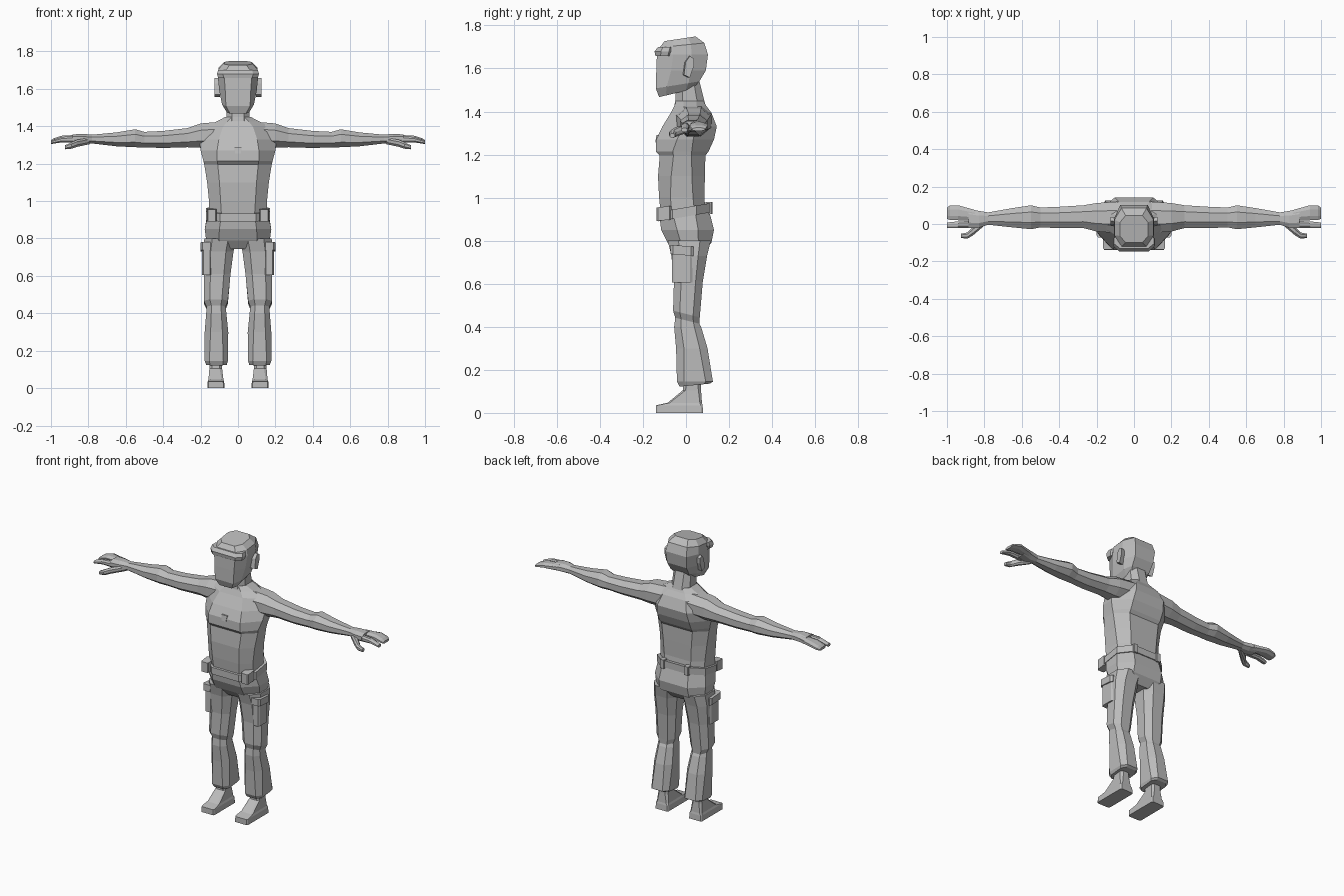
import bpy, bmesh
from mathutils import Vector

grey = bpy.data.materials.new("matte grey")
grey.diffuse_color = (0.5, 0.5, 0.5, 1)


def finish(name, bm, mirror=False):
    bmesh.ops.recalc_face_normals(bm, faces=bm.faces)
    me = bpy.data.meshes.new(name)
    bm.to_mesh(me)
    bm.free()
    me.materials.append(grey)
    ob = bpy.data.objects.new(name, me)
    bpy.context.collection.objects.link(ob)
    if mirror:
        ob.modifiers.new("mirror", 'MIRROR')
    return ob


def octagon(a0, a1, b0, b1, ca, cb):
    """Chamfered rectangle; ca and cb are the corner cuts along each axis."""
    da, db = (a1 - a0) * ca, (b1 - b0) * cb
    return [(a0 + da, b0), (a1 - da, b0), (a1, b0 + db), (a1, b1 - db),
            (a1 - da, b1), (a0 + da, b1), (a0, b1 - db), (a0, b0 + db)]


def loft(name, rings, mirror=False):
    bm = bmesh.new()
    rows = [[bm.verts.new(p) for p in r] for r in rings]
    n = len(rows[0])
    for lo, hi in zip(rows, rows[1:]):
        for i in range(n):
            j = (i + 1) % n
            bm.faces.new((lo[i], lo[j], hi[j], hi[i]))
    bm.faces.new(rows[0])
    bm.faces.new(rows[-1])
    return finish(name, bm, mirror)


def level(z, x0, x1, y0, y1, ca=0.25, cb=0.25, slope=0):
    """Horizontal ring, optionally tilted towards the back."""
    return [(x, y, z + slope * y) for x, y in octagon(x0, x1, y0, y1, ca, cb)]


def upright(x, y0, y1, z0, z1, c=0.28):
    return [(x, y, z) for y, z in octagon(y0, y1, z0, z1, c, c)]


def prism(name, outline, offset, mirror=False):
    loft(name, [outline, [Vector(p) + Vector(offset) for p in outline]], mirror)


# Bare torso, with the ledge under the chest
loft("torso", [
    level(0.90, -0.155, 0.155, -0.115, 0.095, 0.22, 0.25),
    level(1.00, -0.155, 0.155, -0.125, 0.085, 0.2, 0.25),
    level(1.10, -0.165, 0.165, -0.13, 0.088, 0.2, 0.28),
    level(1.195, -0.18, 0.18, -0.122, 0.09, 0.2, 0.3),
    level(1.215, -0.185, 0.185, -0.14, 0.105, 0.2, 0.32),
    level(1.27, -0.2, 0.2, -0.138, 0.13, 0.22, 0.36),
    level(1.33, -0.205, 0.205, -0.11, 0.143, 0.25, 0.38),
    level(1.395, -0.185, 0.185, -0.07, 0.118, 0.28, 0.35),
    level(1.425, -0.115, 0.115, -0.055, 0.095, 0.25, 0.3),
    level(1.45, -0.068, 0.068, -0.045, 0.08)])
prism("pendant", [(-0.015, -0.143, 1.255), (0.015, -0.143, 1.255),
                  (0.02, -0.137, 1.29), (-0.02, -0.137, 1.29)], (0, 0.02, 0))
loft("neck", [
    level(1.39, -0.075, 0.075, -0.06, 0.10),
    level(1.45, -0.062, 0.062, -0.05, 0.085),
    level(1.55, -0.06, 0.06, -0.045, 0.06)])

# Head with a faceted skull, visor and ears
loft("head", [
    level(1.497, -0.06, 0.06, -0.125, 0.03, 0.15, 0.2, 0.24),
    level(1.53, -0.085, 0.085, -0.14, 0.062, 0.12, 0.25, 0.16),
    level(1.59, -0.1, 0.1, -0.138, 0.092, 0.16, 0.3),
    level(1.665, -0.108, 0.108, -0.135, 0.102, 0.16, 0.32),
    level(1.71, -0.104, 0.104, -0.122, 0.085, 0.18, 0.3, 0.1),
    level(1.742, -0.075, 0.075, -0.1, 0.045, 0.2, 0.25, 0.15)])
loft("visor", [
    level(1.657, -0.106, 0.106, -0.142, -0.06, 0.14, 0.3),
    level(1.68, -0.112, 0.112, -0.146, -0.05, 0.14, 0.3),
    level(1.70, -0.106, 0.106, -0.13, -0.05, 0.14, 0.3)])
prism("ear", [(0.095, -0.015, 1.57), (0.095, 0.012, 1.557), (0.095, 0.03, 1.61),
              (0.095, 0.032, 1.645), (0.095, 0.012, 1.657), (0.095, -0.008, 1.63)],
      (0.03, 0.006, 0), True)

# Arms stretched sideways, from shoulder to knuckles
loft("arm", [
    upright(0.08, -0.05, 0.12, 1.29, 1.425),
    upright(0.20, -0.04, 0.112, 1.285, 1.415),
    upright(0.27, -0.022, 0.10, 1.288, 1.39),
    upright(0.40, -0.022, 0.092, 1.284, 1.375),
    upright(0.50, -0.018, 0.088, 1.287, 1.37),
    upright(0.55, -0.028, 0.10, 1.288, 1.384),
    upright(0.65, -0.018, 0.085, 1.293, 1.367),
    upright(0.78, -0.004, 0.062, 1.308, 1.355),
    upright(0.83, -0.02, 0.07, 1.308, 1.36),
    upright(0.885, -0.022, 0.082, 1.315, 1.356)], True)
loft("rear_fingers", [
    upright(0.85, 0.02, 0.075, 1.315, 1.354),
    upright(0.94, 0.02, 0.10, 1.32, 1.35),
    upright(0.985, 0.022, 0.098, 1.312, 1.336),
    upright(1.0, 0.028, 0.088, 1.31, 1.325)], True)
loft("front_finger", [
    upright(0.85, -0.02, 0.016, 1.31, 1.35),
    upright(0.94, -0.022, 0.014, 1.314, 1.343),
    upright(1.0, -0.022, 0.008, 1.305, 1.323)], True)
loft("thumb", [
    upright(0.79, 0.0, 0.03, 1.305, 1.34),
    upright(0.86, -0.06, -0.015, 1.29, 1.328),
    upright(0.89, -0.078, -0.045, 1.28, 1.315),
    upright(0.925, -0.075, -0.052, 1.277, 1.298)], True)

# Trousers: hips, then baggy legs
loft("hips", [
    level(0.745, -0.07, 0.07, -0.05, 0.08),
    level(0.79, -0.17, 0.17, -0.085, 0.118, 0.2, 0.3),
    level(0.85, -0.178, 0.178, -0.115, 0.13, 0.22, 0.3),
    level(0.92, -0.165, 0.165, -0.122, 0.108, 0.22, 0.28, 0.15)])
loft("trouser_leg", [
    level(0.125, 0.06, 0.17, -0.03, 0.11, 0.2, 0.2, 0.1),
    level(0.145, 0.054, 0.178, -0.042, 0.125, 0.2, 0.2),
    level(0.30, 0.052, 0.178, -0.046, 0.10),
    level(0.40, 0.062, 0.17, -0.055, 0.07),
    level(0.43, 0.066, 0.168, -0.05, 0.062, 0.25, 0.25, -0.25),
    level(0.46, 0.054, 0.183, -0.06, 0.064, 0.25, 0.25, -0.25),
    level(0.61, 0.04, 0.183, -0.056, 0.078),
    level(0.73, 0.024, 0.187, -0.068, 0.098),
    level(0.80, 0.01, 0.18, -0.085, 0.115)], True)

# Cargo pockets with flaps
loft("pocket", [level(z, 0.142, 0.192, -0.065, 0.03, 0.15, 0.12)
                for z in (0.605, 0.74)], True)
loft("pocket_flap", [level(z, 0.138, 0.2, -0.073, 0.036, 0.15, 0.12, -0.08)
                     for z in (0.732, 0.775)], True)

# Tilted belt with a front pouch on each side
loft("belt", [level(z, -0.17, 0.17, -0.13, 0.115, 0.22, 0.27, 0.17)
              for z in (0.912, 0.955)])
loft("belt_pouch", [level(z, 0.115, 0.165, -0.137, -0.07, 0.1, 0.1, 0.1)
                    for z in (0.905, 0.968)], True)
loft("belt_loop", [level(z, 0.07, 0.1, 0.09, 0.122, 0.1, 0.1)
                   for z in (0.925, 0.98)], True)

# Wedge shoes
loft("shoe", [
    level(0.0, 0.072, 0.164, -0.14, 0.08, 0.06, 0.04),
    level(0.035, 0.074, 0.162, -0.14, 0.077, 0.06, 0.04),
    level(0.047, 0.078, 0.158, -0.085, 0.074, 0.12, 0.06),
    level(0.105, 0.085, 0.153, -0.015, 0.07, 0.2, 0.15),
    level(0.16, 0.085, 0.153, -0.012, 0.07, 0.2, 0.2)], True)
